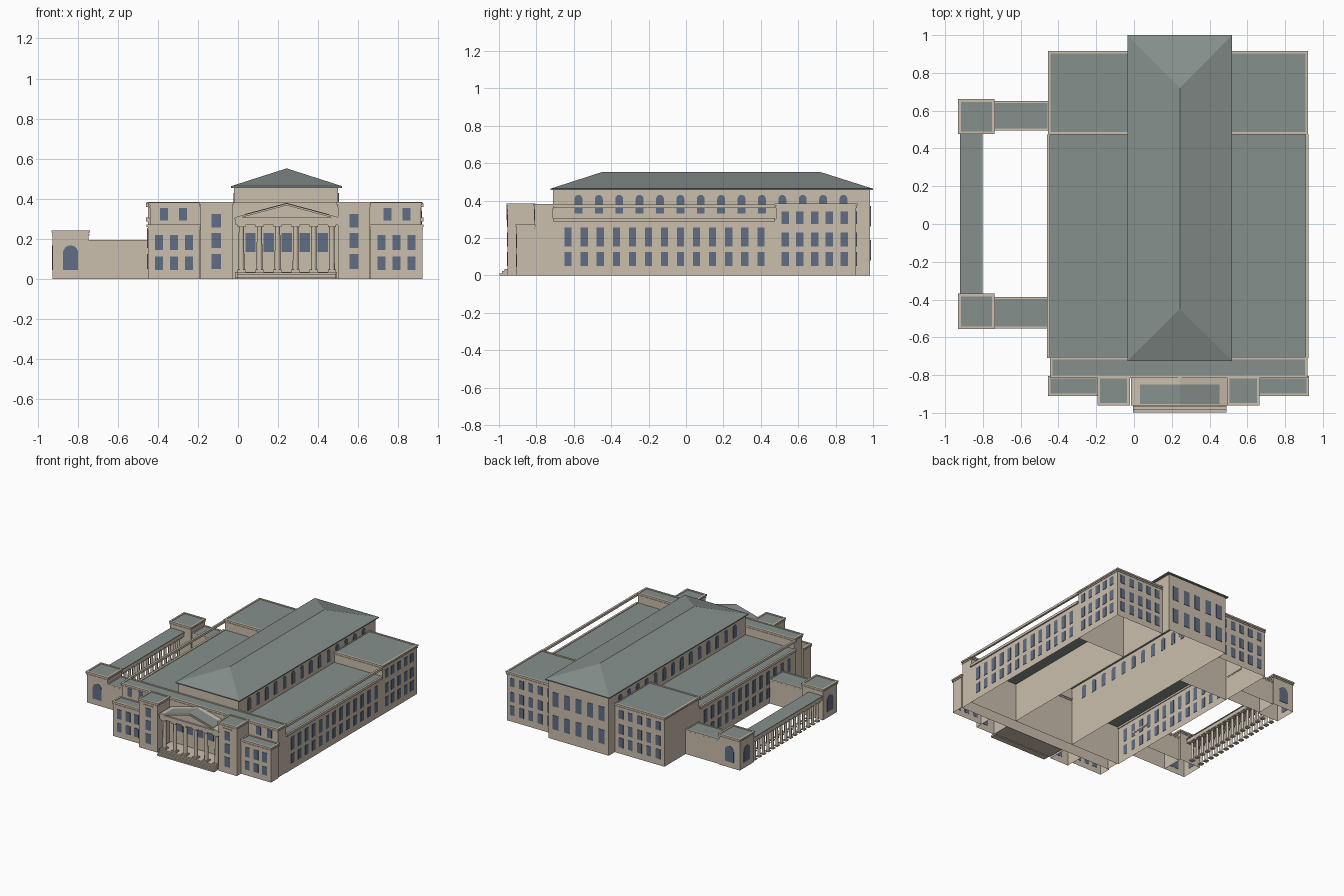
import bpy, bmesh, math
from mathutils import Matrix, Vector

cube = bpy.data.objects.get("Cube")
if cube:
    bpy.data.objects.remove(cube)


def material(name, rgb):
    m = bpy.data.materials.new(name)
    m.use_nodes = True
    m.diffuse_color = (*rgb, 1)
    bsdf = next(n for n in m.node_tree.nodes if n.type == 'BSDF_PRINCIPLED')
    bsdf.inputs["Base Color"].default_value = (*rgb, 1)
    bsdf.inputs["Roughness"].default_value = 0.9
    return m


STONE = material("stone", (0.60, 0.52, 0.42))
SLATE = material("slate", (0.24, 0.28, 0.265))
GLASS = material("glass", (0.115, 0.155, 0.23))
CX = 0.235  # axis of the main building


def finish(name, bm, *mats):
    mesh = bpy.data.meshes.new(name)
    bm.normal_update()
    bm.to_mesh(mesh)
    bm.free()
    for m in mats:
        mesh.materials.append(m)
    obj = bpy.data.objects.new(name, mesh)
    bpy.context.collection.objects.link(obj)
    return obj


def add_box(bm, x0, x1, y0, y1, z0, z1):
    mat = Matrix.Translation(((x0 + x1) / 2, (y0 + y1) / 2, (z0 + z1) / 2))
    mat = mat @ Matrix.Diagonal((x1 - x0, y1 - y0, z1 - z0, 1))
    return bmesh.ops.create_cube(bm, size=1, matrix=mat)["verts"]


def box(name, *dims, mat=STONE):
    bm = bmesh.new()
    add_box(bm, *dims)
    return finish(name, bm, mat)


def add_frame(bm, x0, x1, y0, y1, z0, z1, out, inn=0.008):
    """Four bars following the rim of a rectangle."""
    add_box(bm, x0 - out, x1 + out, y0 - out, y0 + inn, z0, z1)
    add_box(bm, x0 - out, x1 + out, y1 - inn, y1 + out, z0, z1)
    add_box(bm, x0 - out, x0 + inn, y0 + inn, y1 - inn, z0, z1)
    add_box(bm, x1 - inn, x1 + out, y0 + inn, y1 - inn, z0, z1)


def block(name, x0, x1, y0, y1, top, cornice=0.025, out=0.006):
    """Open-bottomed block with stone walls, slate roof and stepped cornice."""
    bm = bmesh.new()
    add_box(bm, x0, x1, y0, y1, 0, top - 0.004)
    bm.normal_update()
    bmesh.ops.delete(bm, geom=[f for f in bm.faces if f.normal.z < -0.5], context='FACES')
    for f in bm.faces:
        f.material_index = 1 if f.normal.z > 0.5 else 0
    finish(name, bm, STONE, SLATE)
    if cornice:
        bm = bmesh.new()
        add_frame(bm, x0, x1, y0, y1, top - cornice, top - cornice + 0.007, out * 0.6, 0.001)
        add_frame(bm, x0, x1, y0, y1, top - 0.012, top, out)
        finish(name + "_cornice", bm, STONE)


def windows(name, normal, plane, centres, rows, width, arched=False):
    """Thin glass plates on a wall; rows hold bottom and top heights."""
    bm = bmesh.new()
    n = Vector(normal)
    along = Vector((0, 0, 1)).cross(n)
    u = Vector((abs(along.x), abs(along.y), 0))
    for c in centres:
        for z0, z1 in rows:
            r = width / 2
            pts = [(-r, z0), (r, z0)]
            if arched:
                pts += [(r * math.cos(a * math.pi / 8), z1 - r + r * math.sin(a * math.pi / 8))
                        for a in range(9)]
            else:
                pts += [(r, z1), (-r, z1)]
            base = Vector((abs(n.x), abs(n.y), 0)) * plane - n * 0.002
            face = bm.faces.new([bm.verts.new(base + u * (c + a) + Vector((0, 0, z)))
                                 for a, z in pts])
            ext = bmesh.ops.extrude_face_region(bm, geom=[face])["geom"]
            bmesh.ops.translate(bm, vec=n * 0.005,
                                verts=[v for v in ext if isinstance(v, bmesh.types.BMVert)])
    bmesh.ops.recalc_face_normals(bm, faces=bm.faces)
    finish(name, bm, GLASS)


def spread(a, b, n):
    return [a + (b - a) * i / (n - 1) for i in range(n)]


def columns(name, spots, z0, z1, r):
    """Round shafts with square bases and capitals."""
    bm = bmesh.new()
    for x, y in spots:
        bmesh.ops.create_cone(bm, cap_ends=True, segments=12, radius1=r, radius2=r * 0.86,
                              depth=z1 - z0, matrix=Matrix.Translation((x, y, (z0 + z1) / 2)))
        k = r * 1.35
        add_box(bm, x - k, x + k, y - k, y + k, z0, z0 + r * 0.7)
        add_box(bm, x - k, x + k, y - k, y + k, z1 - r * 0.8, z1)
    obj = finish(name, bm, STONE)
    for p in obj.data.polygons:
        p.use_smooth = len(p.vertices) == 4 and abs(p.normal.z) < 0.1 and \
            max(abs(p.normal.x), abs(p.normal.y)) < 0.999
    obj.data.set_sharp_from_angle(angle=math.radians(40))


LOW = (0.05, 0.125)
MID = (0.155, 0.23)
TALL = (0.155, 0.255)
HALL_X0, HALL_X1, X0, X1 = -0.02, 0.50, -0.45, 0.915

# Central hall with hipped roof and arched clerestory
block("hall", HALL_X0, HALL_X1, -0.71, 0.985, 0.459, cornice=0)
bm = bmesh.new()
add_box(bm, -0.035, 0.52, -0.725, 1.0, 0.455, 0.463)
for f in bm.faces:
    f.material_index = 0
corners = [bm.verts.new((x, y, 0.463)) for x, y in
           ((-0.035, -0.725), (0.52, -0.725), (0.52, 1.0), (-0.035, 1.0))]
a, b = bm.verts.new((0.2425, -0.45, 0.552)), bm.verts.new((0.2425, 0.72, 0.552))
c = corners
for vs in ((c[0], c[1], a), (c[1], c[2], b, a), (c[2], c[3], b), (c[3], c[0], a, b)):
    bm.faces.new(vs)
finish("hall_hip_roof", bm, SLATE)
for side, x, s in (("right", HALL_X0, -1), ("left", HALL_X1, 1)):
    windows("clerestory_windows_" + side, (s, 0, 0), x, spread(-0.575, 0.842, 14),
            [(0.33, 0.43)], 0.042, True)
windows("hall_back_windows", (0, 1, 0), 0.985, spread(0.04, 0.44, 5),
        [(0.08, 0.19), (0.26, 0.37)], 0.05)

# Side wings with raised rails, and taller rear pavilions
for side, xa, xb, xo, s in (("right", X0, HALL_X0, X0, -1), ("left", HALL_X1, X1, X1, 1)):
    block("side_wing_" + side, xa, xb, -0.71, 0.48, 0.305, cornice=0)
    windows("side_wing_windows_" + side, (s, 0, 0), xo, spread(-0.63, 0.40, 13), [LOW, TALL], 0.038)
    ends = sorted((xo - s * 0.006, xo + s * 0.01))
    box("side_wing_cornice_" + side, *ends, -0.71, 0.475, 0.287, 0.306)
    box("side_wing_rail_" + side, *ends, -0.71, 0.475, 0.36, 0.378)
    block("rear_pavilion_" + side, xa, xb, 0.48, 0.91, 0.385)
    mid = (xa + xb) / 2
    windows("rear_pavilion_back_windows_" + side, (0, 1, 0), 0.91, spread(mid - 0.16, mid + 0.16, 5),
            [LOW, MID, (0.275, 0.34)], 0.04)
windows("rear_pavilion_side_windows", (1, 0, 0), X1, spread(0.53, 0.845, 5),
        [LOW, MID, (0.275, 0.34)], 0.04)

# Front range, low front wings and towers flanking the porch
block("front_range", -0.44, 0.912, -0.81, -0.71, 0.382)
for side, s in (("right", -1), ("left", 1)):
    m = CX + s * 0.555
    block("front_wing_" + side, m - 0.13, m + 0.13, -0.905, -0.81, 0.272)
    windows("front_wing_windows_" + side, (0, -1, 0), -0.905, spread(m - 0.075, m + 0.075, 3),
            [(0.045, 0.112), (0.145, 0.22)], 0.04)
    windows("front_range_windows_" + side, (0, -1, 0), -0.81,
            [CX + s * 0.51, CX + s * 0.605], [(0.292, 0.355)], 0.04)
    t = CX + s * 0.343
    block("tower_" + side, t - 0.08, t + 0.08, -0.955, -0.81, 0.385)
    box("tower_string_course_" + side, t - 0.04, t + 0.04, -0.96, -0.95, 0.343, 0.349)
    windows("tower_window_" + side, (0, -1, 0), -0.955, [t], [LOW, MID, (0.258, 0.325)], 0.046)

# Porch: steps, floor, columns, entablature and pediment
P0, P1 = -0.005, 0.49
for i in range(3):
    box(f"step_{i + 1}", P0, P1, -0.998 + i * 0.014, -0.95, i * 0.011, (i + 1) * 0.011)
box("porch_floor", P0 - 0.01, P1 + 0.005, -0.955, -0.81, 0.005, 0.036)
columns("porch_columns", [(x, -0.932) for x in spread(0.017, 0.468, 6)], 0.036, 0.272, 0.015)
windows("porch_windows", (0, -1, 0), -0.81, spread(0.0625, 0.4225, 5), [(0.135, 0.23)], 0.052)
box("porch_entablature", P0 - 0.008, P1 + 0.008, -0.953, -0.81, 0.27, 0.297)
box("porch_cornice", P0 - 0.012, P1 + 0.012, -0.96, -0.81, 0.297, 0.307)


def gable(name, half, y0, y1, low, high, thick, mat):
    """Gabled prism, or a pair of sloping slabs when a thickness is given."""
    pts = [(CX + 0.008 - half, low), (CX + 0.008, high), (CX + 0.008 + half, low)]
    if thick:
        pts += [(x, z - thick) for x, z in reversed(pts)]
    bm = bmesh.new()
    front = bm.faces.new([bm.verts.new((x, y0, z)) for x, z in pts])
    ext = bmesh.ops.extrude_face_region(bm, geom=[front])["geom"]
    bmesh.ops.translate(bm, vec=(0, y1 - y0, 0),
                        verts=[v for v in ext if isinstance(v, bmesh.types.BMVert)])
    bmesh.ops.recalc_face_normals(bm, faces=bm.faces)
    finish(name, bm, mat)


gable("pediment", 0.235, -0.948, -0.81, 0.305, 0.368, 0, STONE)
gable("pediment_raking_cornice", 0.255, -0.96, -0.81, 0.309, 0.377, 0.010, STONE)
gable("porch_roof", 0.21, -0.952, -0.85, 0.3235, 0.3795, 0.004, SLATE)

# Garden court: end pavilions, links and colonnade
for place, y0, y1, n, wall in (("front", -0.55, -0.375, -1, -0.55), ("rear", 0.482, 0.655, 1, 0.655)):
    block("court_pavilion_" + place, -0.925, -0.745, y0, y1, 0.243)
    block("court_link_" + place, -0.745, X0, y0 + (0.0 if n < 0 else 0.015),
          y1 - (0.015 if n < 0 else 0.007), 0.195, cornice=0.02, out=0.003)
    windows("court_window_" + place, (0, n, 0), wall, [-0.835], [(0.045, 0.168)], 0.076, True)
    windows("court_side_window_" + place, (-1, 0, 0), -0.925, [(y0 + y1) / 2],
            [(0.045, 0.168)], 0.076, True)
box("colonnade_beam", -0.918, -0.805, -0.375, 0.482, 0.155, 0.183)
box("colonnade_roof", -0.922, -0.801, -0.375, 0.482, 0.183, 0.190, mat=SLATE)
columns("colonnade_columns", [(x, y) for x in (-0.902, -0.822) for y in spread(-0.335, 0.44, 15)],
        0.0, 0.155, 0.011)
